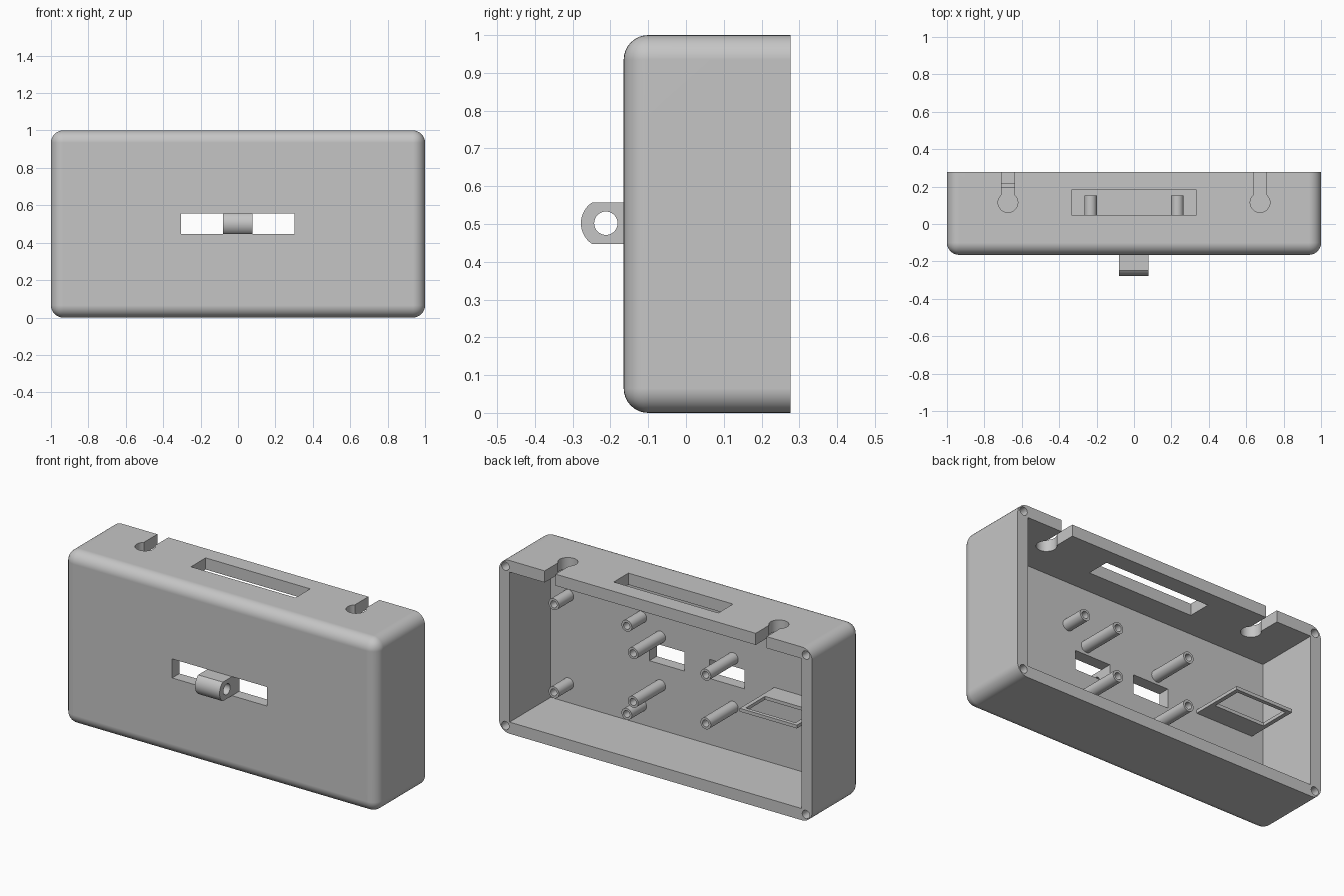
import bpy, bmesh, math
from mathutils import Matrix, Vector

default = bpy.data.objects.get("Cube")
if default:
    bpy.data.objects.remove(default, do_unlink=True)

grey = bpy.data.materials.new("plain grey plastic")
grey.use_nodes = True
colour = (0.56, 0.56, 0.56, 1)
grey.diffuse_color = colour
grey.node_tree.nodes["Principled BSDF"].inputs["Base Color"].default_value = colour

FRONT, BACK, WALL = -0.165, 0.277, 0.067
INNER = FRONT + WALL
ROUND = 0.065


def finish(name, bm):
    bmesh.ops.recalc_face_normals(bm, faces=bm.faces)
    mesh = bpy.data.meshes.new(name)
    bm.to_mesh(mesh)
    bm.free()
    mesh.materials.append(grey)
    obj = bpy.data.objects.new(name, mesh)
    bpy.context.collection.objects.link(obj)
    return obj


def box_mesh(lo, hi):
    lo, hi = Vector(lo), Vector(hi)
    bm = bmesh.new()
    bmesh.ops.create_cube(bm, size=1, matrix=Matrix.Translation((lo + hi) / 2)
                          @ Matrix.Diagonal((*(hi - lo), 1)))
    return bm


def box(name, lo, hi):
    return finish(name, box_mesh(lo, hi))


def rod(name, centre, radius, length, axis, sides=32):
    turn = {"X": Matrix.Rotation(math.pi / 2, 4, "Y"),
            "Y": Matrix.Rotation(math.pi / 2, 4, "X"),
            "Z": Matrix.Identity(4)}[axis]
    bm = bmesh.new()
    bmesh.ops.create_cone(bm, cap_ends=True, segments=sides, radius1=radius,
                          radius2=radius, depth=length,
                          matrix=Matrix.Translation(centre) @ turn)
    return finish(name, bm)


def cut(obj, cutter):
    mod = obj.modifiers.new("cut", "BOOLEAN")
    mod.operation, mod.solver, mod.object = "DIFFERENCE", "EXACT", cutter
    bpy.context.view_layer.update()
    graph = bpy.context.evaluated_depsgraph_get()
    result = bpy.data.meshes.new_from_object(obj.evaluated_get(graph))
    obj.modifiers.clear()
    obj.data = result
    bpy.data.objects.remove(cutter, do_unlink=True)


def smooth(obj):
    bpy.ops.object.select_all(action="DESELECT")
    obj.select_set(True)
    bpy.context.view_layer.objects.active = obj
    bpy.ops.object.shade_smooth_by_angle(angle=math.radians(30))


# Case: rounded everywhere except around the open back
bm = box_mesh((-1, FRONT, 0), (1, BACK, 1))
soft = [e for e in bm.edges if any(v.co.y < 0 for v in e.verts)]
bmesh.ops.bevel(bm, geom=soft, offset=ROUND, segments=8, profile=0.5,
                affect="EDGES", clamp_overlap=False)
case = finish("case", bm)
cut(case, box("cavity", (WALL - 1, INNER, WALL), (1 - WALL, 1, 1 - WALL)))

# Front slots on either side of the lug
for x0, x1 in ((-0.305, -0.08), (0.077, 0.302)):
    cut(case, box("slot", (x0, -0.3, 0.447), (x1, 0, 0.557)))

# Top window and hanging keyholes
cut(case, box("window", (-0.334, 0.048, 0.8), (0.334, 0.182, 1.2)))
for side in (-1, 1):
    x = side * 0.674
    cut(case, rod("keyhole", (x, 0.115, 1), 0.053, 0.4, "Z"))
    cut(case, box("key_slot", (x - 0.035, 0.115, 0.8), (x + 0.035, 0.4, 1.2)))

# Screw holes in the corners of the rim
for x in (-0.96, 0.96):
    for z in (0.04, 0.96):
        cut(case, rod("screw_hole", (x, BACK, z), 0.024, 0.2, "Y", 24))
smooth(case)
case.modifiers.new("even shading", "WEIGHTED_NORMAL").keep_sharp = True

# Lug: rounded tab with a cross hole
hole_y, reach, half = -0.212, 0.066, 0.055
limit = math.asin(half / reach)
profile = [(FRONT + 0.02, half), (FRONT + 0.02, -half)]
for i in range(17):
    a = -limit + 2 * limit * i / 16
    profile.append((hole_y - reach * math.cos(a), reach * math.sin(a)))
bm = bmesh.new()
face = bm.faces.new([bm.verts.new((-0.08, y, 0.502 + z)) for y, z in profile])
ext = bmesh.ops.extrude_face_region(bm, geom=[face])
bmesh.ops.translate(bm, vec=(0.157, 0, 0),
                    verts=[g for g in ext["geom"] if isinstance(g, bmesh.types.BMVert)])
lug = finish("lug", bm)
cut(lug, rod("lug_hole", (0, hole_y, 0.502), 0.031, 1, "X"))
smooth(lug)


# Hollow mounting posts on the inside of the front wall
def posts(name, xs, zs, length):
    for x in xs:
        for z in zs:
            tip = INNER + length
            post = rod(name, (x, tip - length / 2 - 0.005, z), 0.033, length + 0.01, "Y")
            cut(post, rod("bore", (x, tip, z), 0.02, length * 1.6, "Y", 24))
            smooth(post)


posts("short_post", (0.353, 0.819), (0.177, 0.686), 0.135)
posts("long_post", (-0.232, 0.232), (0.323, 0.604), 0.25)

# Shelf with a rectangular opening
shelf = box("shelf", (-0.86, INNER - 0.01, 0.487), (-0.495, 0.217, 0.506))
cut(shelf, box("shelf_opening", (-0.836, 0.02, 0.4), (-0.519, 0.195, 0.6)))
